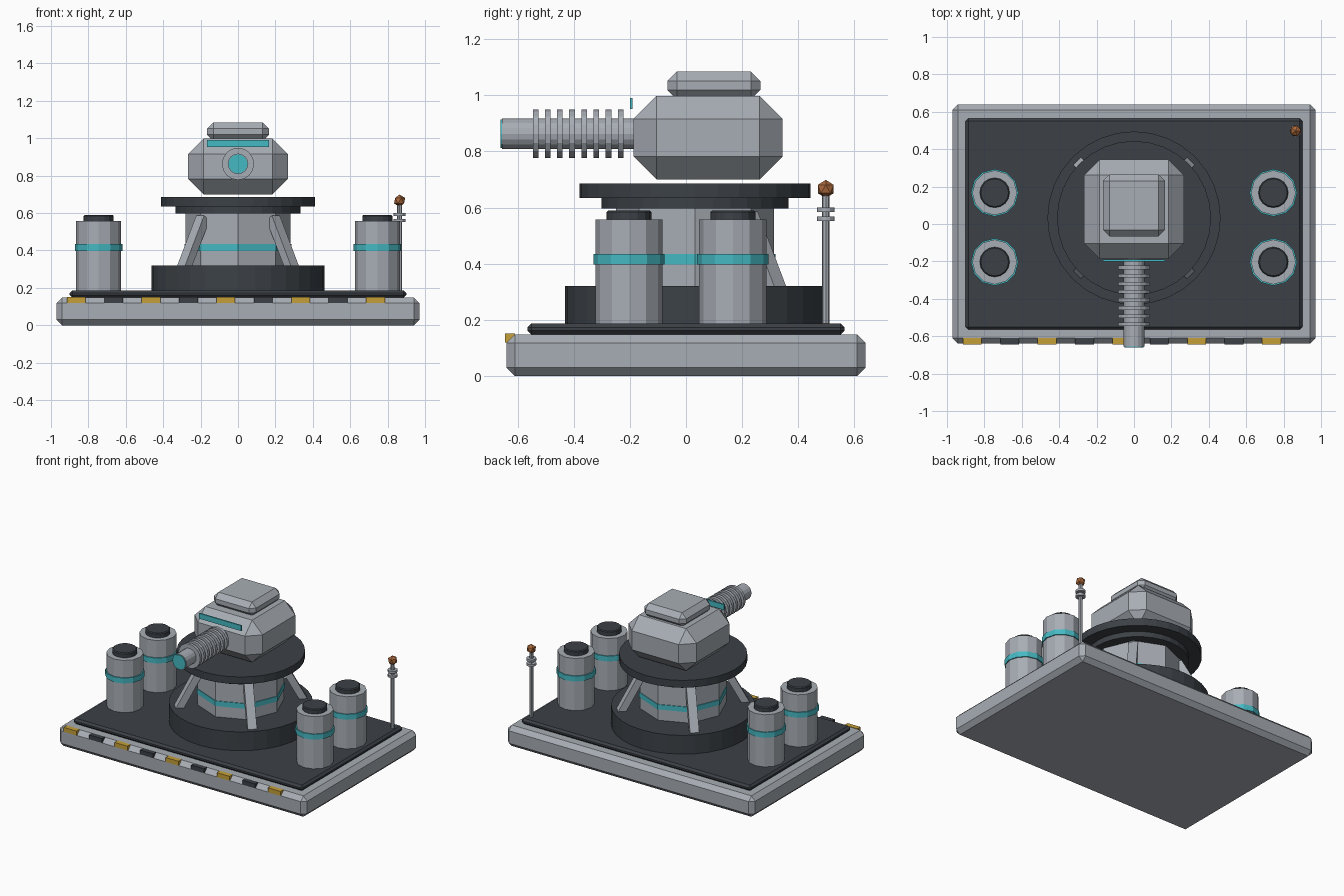
import bpy
import math
from mathutils import Vector

if "Cube" in bpy.data.objects:
    bpy.data.objects.remove(bpy.data.objects["Cube"], do_unlink=True)


def material(name, rgb):
    m = bpy.data.materials.new(name)
    m.use_nodes = True
    m.diffuse_color = (*rgb, 1)
    m.node_tree.nodes["Principled BSDF"].inputs["Base Color"].default_value = (*rgb, 1)
    return m


GREY = material("light grey metal", (0.39, 0.42, 0.46))
DARK = material("charcoal", (0.045, 0.053, 0.062))
TEAL = material("teal glow", (0.06, 0.48, 0.54))
YELLOW = material("hazard yellow", (0.56, 0.35, 0.04))
COPPER = material("copper", (0.40, 0.14, 0.045))


def finish(name, mat, bevel=0):
    ob = bpy.context.object
    ob.name = name
    ob.data.materials.append(mat)
    if bevel:
        mod = ob.modifiers.new("chamfer", "BEVEL")
        mod.width = bevel
        mod.segments = 1
        mod.limit_method = "ANGLE"
        mod.angle_limit = math.radians(50)
    return ob


def box(name, mat, low, high, bevel=0):
    low, high = Vector(low), Vector(high)
    bpy.ops.mesh.primitive_cube_add(size=1, location=(low + high) / 2)
    bpy.context.object.scale = high - low
    bpy.ops.object.transform_apply(location=False, rotation=False, scale=True)
    return finish(name, mat, bevel)


def rod(name, mat, start, end, radius, sides, bevel=0):
    start, end = Vector(start), Vector(end)
    axis = end - start
    bpy.ops.mesh.primitive_cylinder_add(vertices=sides, radius=radius, depth=axis.length,
                                        location=(start + end) / 2)
    if abs(axis.z) < 1e-6:
        bpy.context.object.rotation_euler = axis.to_track_quat("Z", "Y").to_euler()
    return finish(name, mat, bevel)


def upright(name, mat, x, y, bottom, top, radius, sides, bevel=0):
    return rod(name, mat, (x, y, bottom), (x, y, top), radius, sides, bevel)


# Platform and deck
box("base_slab", GREY, (-0.97, -0.64, 0), (0.97, 0.64, 0.148), 0.03)
box("deck_plate", DARK, (-0.9, -0.565, 0.148), (0.9, 0.565, 0.187), 0.014)

# Hazard blocks along the front edge
for i in range(9):
    x = -0.865 + 0.2 * i
    box(f"hazard_block_{i + 1}", DARK if i % 2 else YELLOW,
        (x - 0.05, -0.645, 0.12), (x + 0.05, -0.61, 0.151))

# Pedestal
CY = 0.032
upright("pedestal_ring", DARK, 0, CY, 0.18, 0.32, 0.463, 32)
upright("pedestal_column", GREY, 0, CY, 0.32, 0.6, 0.282, 8)
upright("column_band", TEAL, 0, CY, 0.398, 0.434, 0.287, 8)
upright("bearing_ring", DARK, 0, CY, 0.597, 0.636, 0.333, 32)
upright("turntable", DARK, 0, CY, 0.635, 0.686, 0.412, 32)

# Leaning struts on the diagonals
for i in range(4):
    angle = math.radians(45 + 90 * i)
    out = Vector((math.cos(angle), math.sin(angle), 0))
    foot = out * 0.41 + Vector((0, CY, 0.305))
    head = out * 0.265 + Vector((0, CY, 0.575))
    lean = math.atan2(0.145, 0.27)
    strut = box(f"strut_{i + 1}", GREY, (-0.024, -0.03, -0.153), (0.024, 0.03, 0.153))
    strut.location = (foot + head) / 2
    strut.rotation_euler = (0, -lean, angle)

# Power canisters
for side, x in (("left", 0.745), ("right", -0.745)):
    for place, y in (("front", -0.203), ("back", 0.167)):
        tag = f"{place}_{side}"
        upright(f"canister_{tag}", GREY, x, y, 0.185, 0.557, 0.12, 12)
        upright(f"canister_band_{tag}", TEAL, x, y, 0.397, 0.435, 0.127, 12)
        upright(f"canister_cap_{tag}", DARK, x, y, 0.55, 0.59, 0.08, 16, 0.006)

# Turret head
box("turret_head", GREY, (-0.266, -0.187, 0.7), (0.266, 0.344, 0.998), 0.082)
box("turret_hatch", GREY, (-0.165, -0.066, 0.985), (0.165, 0.265, 1.085), 0.034)
box("visor_slit", TEAL, (-0.165, -0.2, 0.952), (0.165, -0.19, 0.99))

# Gun barrel with cooling fins
BZ = 0.863
rod("barrel", GREY, (0, -0.15, BZ), (0, -0.655, BZ), 0.055, 16)
rod("muzzle_glow", TEAL, (0, -0.654, BZ), (0, -0.661, BZ), 0.051, 16)
for i in range(8):
    y = -0.536 + 0.0433 * i
    rod(f"cooling_fin_{i + 1}", GREY, (0, y - 0.01, BZ), (0, y + 0.01, BZ), 0.086, 16)

# Antenna
AX, AY = 0.864, 0.498
upright("antenna_mast", GREY, AX, AY, 0.18, 0.645, 0.013, 8)
for i, z in enumerate((0.552, 0.585)):
    upright(f"antenna_ring_{i + 1}", GREY, AX, AY, z, z + 0.016, 0.032, 12)
bpy.ops.mesh.primitive_ico_sphere_add(subdivisions=1, radius=0.033, location=(AX, AY, 0.666))
finish("antenna_tip", COPPER)
